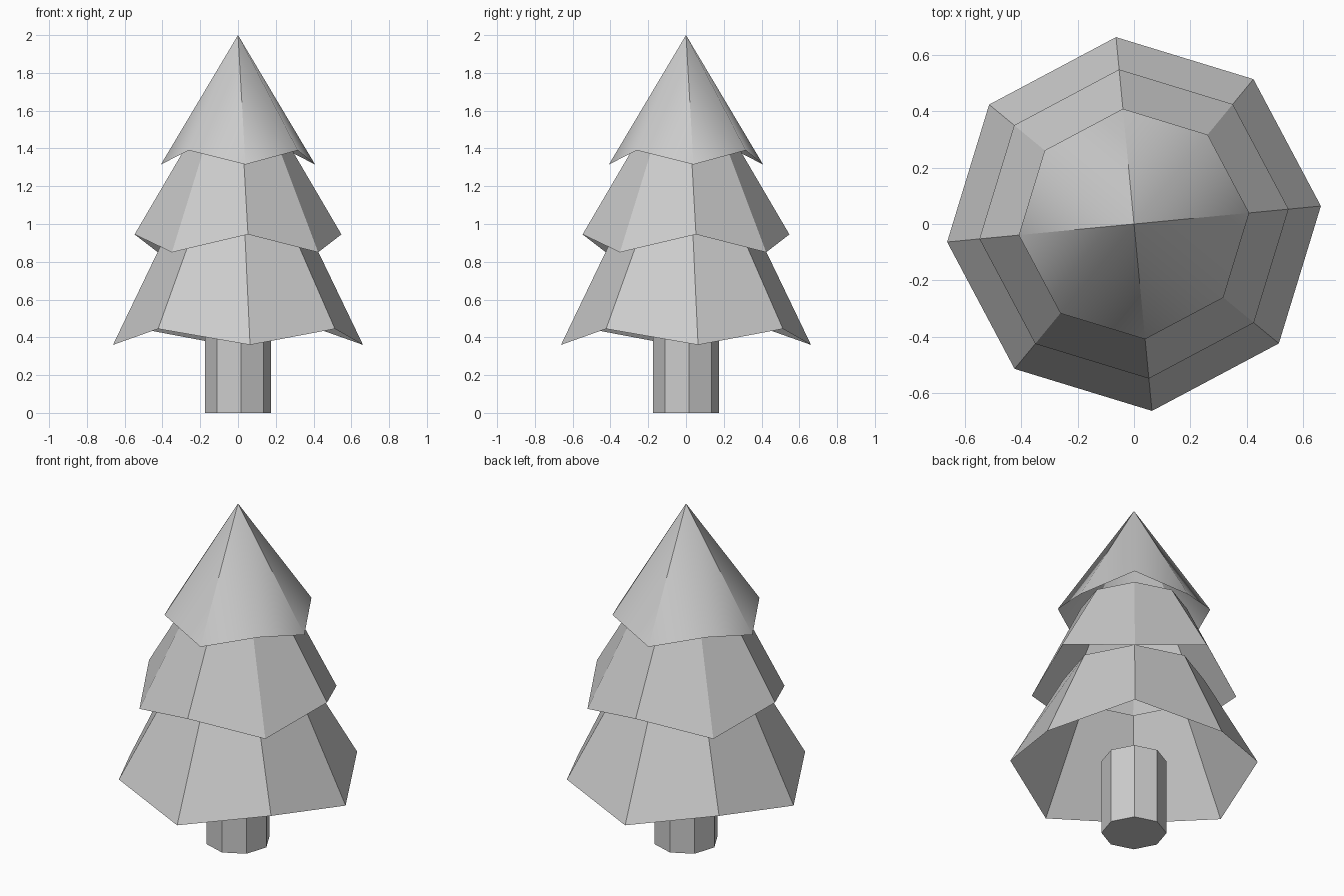
import bpy
import bmesh
from math import cos, sin, radians

SIDES = 8
TWIST = radians(5.5)

cube = bpy.data.objects.get("Cube")
if cube:
    bpy.data.objects.remove(cube, do_unlink=True)

# One plain grey for the whole tree
grey = bpy.data.materials.new("light_grey")
grey.use_nodes = True
colour = (0.6, 0.6, 0.6, 1)
grey.diffuse_color = colour
grey.node_tree.nodes["Principled BSDF"].inputs["Base Color"].default_value = colour


def ring(bm, radius, even_z, odd_z):
    """Octagon whose corners alternate between two heights."""
    verts = []
    for i in range(SIDES):
        a = TWIST + radians(360 / SIDES * i)
        z = odd_z if i % 2 else even_z
        verts.append(bm.verts.new((radius * cos(a), radius * sin(a), z)))
    return verts


def bridge(bm, low, high):
    for i in range(SIDES):
        j = (i + 1) % SIDES
        bm.faces.new((low[i], low[j], high[j], high[i]))


def finish(bm, name, smooth=False):
    mesh = bpy.data.meshes.new(name)
    for f in bm.faces:
        f.smooth = smooth
    bm.to_mesh(mesh)
    bm.free()
    mesh.materials.append(grey)
    obj = bpy.data.objects.new(name, mesh)
    bpy.context.collection.objects.link(obj)


# Trunk: closed octagonal post
bm = bmesh.new()
base = ring(bm, 0.175, 0, 0)
top = ring(bm, 0.175, 0.445, 0.445)
bridge(bm, base, top)
bm.faces.new(base[::-1])
bm.faces.new(top)
finish(bm, "trunk")

# Lower and middle branches: hollow skirts with zigzag hems
for name, hem, crown in (
    ("lower_branches", (0.665, 0.36, 0.445), (0.38, 0.95, 0.95)),
    ("middle_branches", (0.55, 0.945, 0.85), (0.285, 1.395, 1.395)),
):
    bm = bmesh.new()
    bridge(bm, ring(bm, *hem), ring(bm, *crown))
    finish(bm, name)

# Treetop: hollow cone with one tip per pair of sides, giving four soft creases
bm = bmesh.new()
hem = ring(bm, 0.41, 1.315, 1.39)
for i in range(0, SIDES, 2):
    tip = bm.verts.new((0, 0, 2))
    bm.faces.new((hem[i], hem[i + 1], tip))
    bm.faces.new((hem[i + 1], hem[(i + 2) % SIDES], tip))
finish(bm, "treetop", smooth=True)
